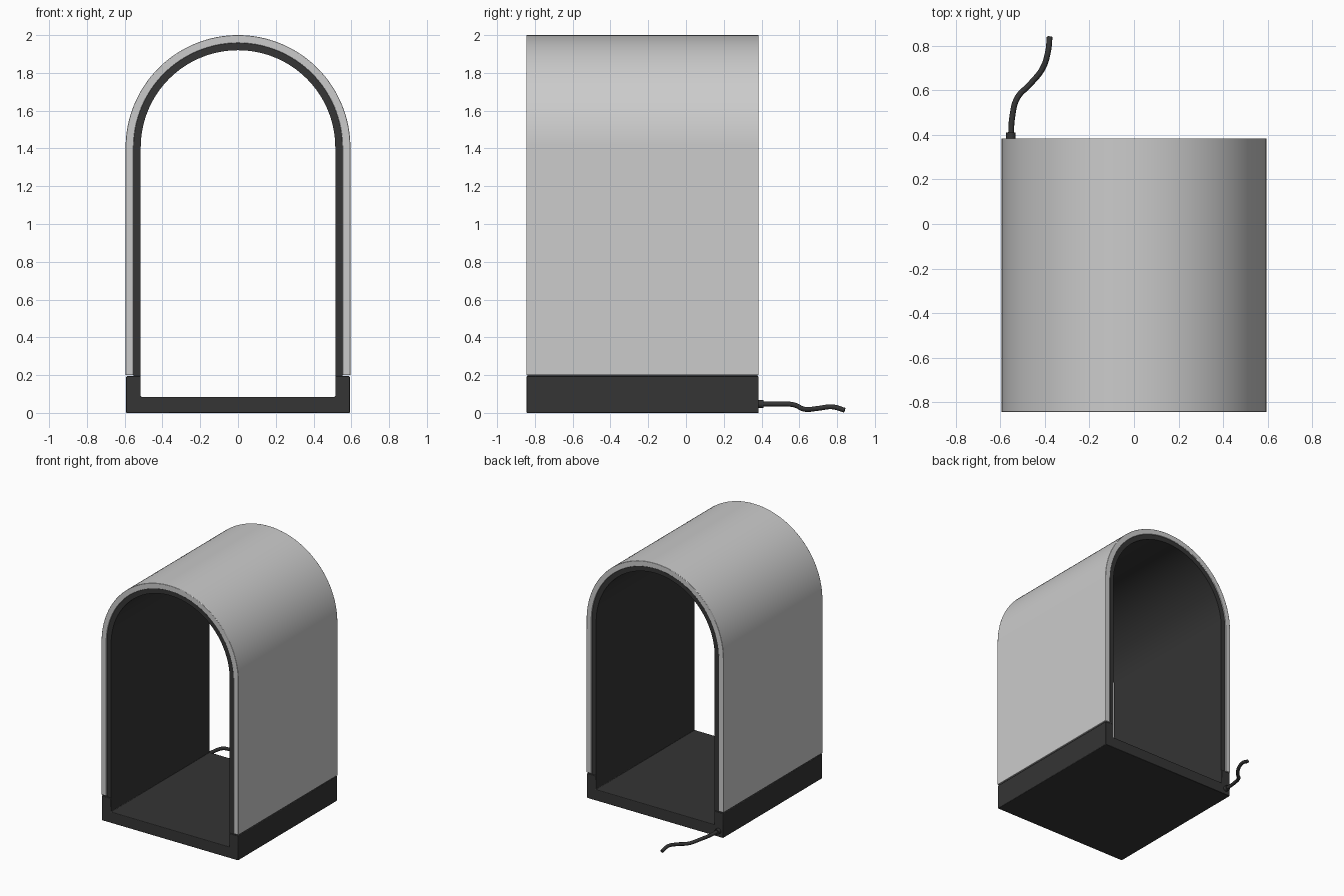
import bpy, bmesh, math
from mathutils import Vector

if "Cube" in bpy.data.objects:
    bpy.data.objects.remove(bpy.data.objects["Cube"])

Y0, Y1 = -0.845, 0.385      # front and back of the body
CZ = 1.405                  # height of the arch centre

dark = bpy.data.materials.new("dark_plastic")
dark.diffuse_color = (0.035, 0.035, 0.035, 1)
dark.use_nodes = True
dark.node_tree.nodes["Principled BSDF"].inputs["Base Color"].default_value = dark.diffuse_color


def smooth(ob):
    bpy.ops.object.select_all(action='DESELECT')
    bpy.context.view_layer.objects.active = ob
    ob.select_set(True)
    bpy.ops.object.shade_smooth_by_angle(angle=math.radians(30))


def extrude_profile(name, pts, y0, y1, mat=None, bevel=0.0):
    """Extrude a closed x-z outline along y."""
    bm = bmesh.new()
    face = bm.faces.new([bm.verts.new((x, y0, z)) for x, z in pts])
    ext = bmesh.ops.extrude_face_region(bm, geom=[face])
    verts = [v for v in ext["geom"] if isinstance(v, bmesh.types.BMVert)]
    bmesh.ops.translate(bm, verts=verts, vec=(0, y1 - y0, 0))
    bmesh.ops.recalc_face_normals(bm, faces=bm.faces)
    me = bpy.data.meshes.new(name)
    bm.to_mesh(me)
    bm.free()
    ob = bpy.data.objects.new(name, me)
    bpy.context.collection.objects.link(ob)
    if mat:
        me.materials.append(mat)
    if bevel:
        mod = ob.modifiers.new("edge_bevel", 'BEVEL')
        mod.width, mod.segments = bevel, 2
        mod.limit_method, mod.angle_limit = 'ANGLE', math.radians(40)
    smooth(ob)
    return ob


def arch_line(r, bottom, n=64):
    arc = [(r * math.cos(math.pi * i / n), CZ + r * math.sin(math.pi * i / n))
           for i in range(n + 1)]
    return [(r, bottom)] + arc + [(-r, bottom)]


def arch(name, r_out, r_in, bottom, y0, y1, mat=None, bevel=0.0):
    pts = arch_line(r_out, bottom) + arch_line(r_in, bottom)[::-1]
    return extrude_profile(name, pts, y0, y1, mat, bevel)


# Grey outer shell and dark inner liner
arch("outer_shell", 0.595, 0.553, 0.2, Y0, Y1, bevel=0.003)
arch("inner_liner", 0.553, 0.515, 0.185, Y0 + 0.006, Y1 - 0.006, dark)

# U-shaped base tray
half = [(0.592, 0), (0.592, 0.194), (0.515, 0.194), (0.515, 0.085)]
extrude_profile("base_tray", half + [(-x, z) for x, z in half[::-1]],
                Y0, Y1, dark, bevel=0.004)

# Strain relief where the cable leaves the base
bpy.ops.mesh.primitive_cylinder_add(vertices=32, radius=0.021, depth=0.035,
                                    location=(-0.553, 0.394, 0.047),
                                    rotation=(math.pi / 2, 0, 0))
relief = bpy.context.object
relief.name = "cable_strain_relief"
relief.data.materials.append(dark)
smooth(relief)

# Power cable
path = [(-0.553, 0.39, 0.047), (-0.547, 0.48, 0.047), (-0.525, 0.565, 0.044),
        (-0.465, 0.63, 0.019), (-0.41, 0.70, 0.024), (-0.386, 0.775, 0.032),
        (-0.379, 0.84, 0.014)]
curve = bpy.data.curves.new("power_cable", 'CURVE')
curve.dimensions = '3D'
curve.bevel_depth = 0.013
curve.bevel_resolution = 4
curve.use_fill_caps = True
curve.materials.append(dark)
spline = curve.splines.new('BEZIER')
spline.bezier_points.add(len(path) - 1)
for p, co in zip(spline.bezier_points, path):
    p.co = Vector(co)
    p.handle_left_type = p.handle_right_type = 'AUTO'
cable = bpy.data.objects.new("power_cable", curve)
bpy.context.collection.objects.link(cable)
